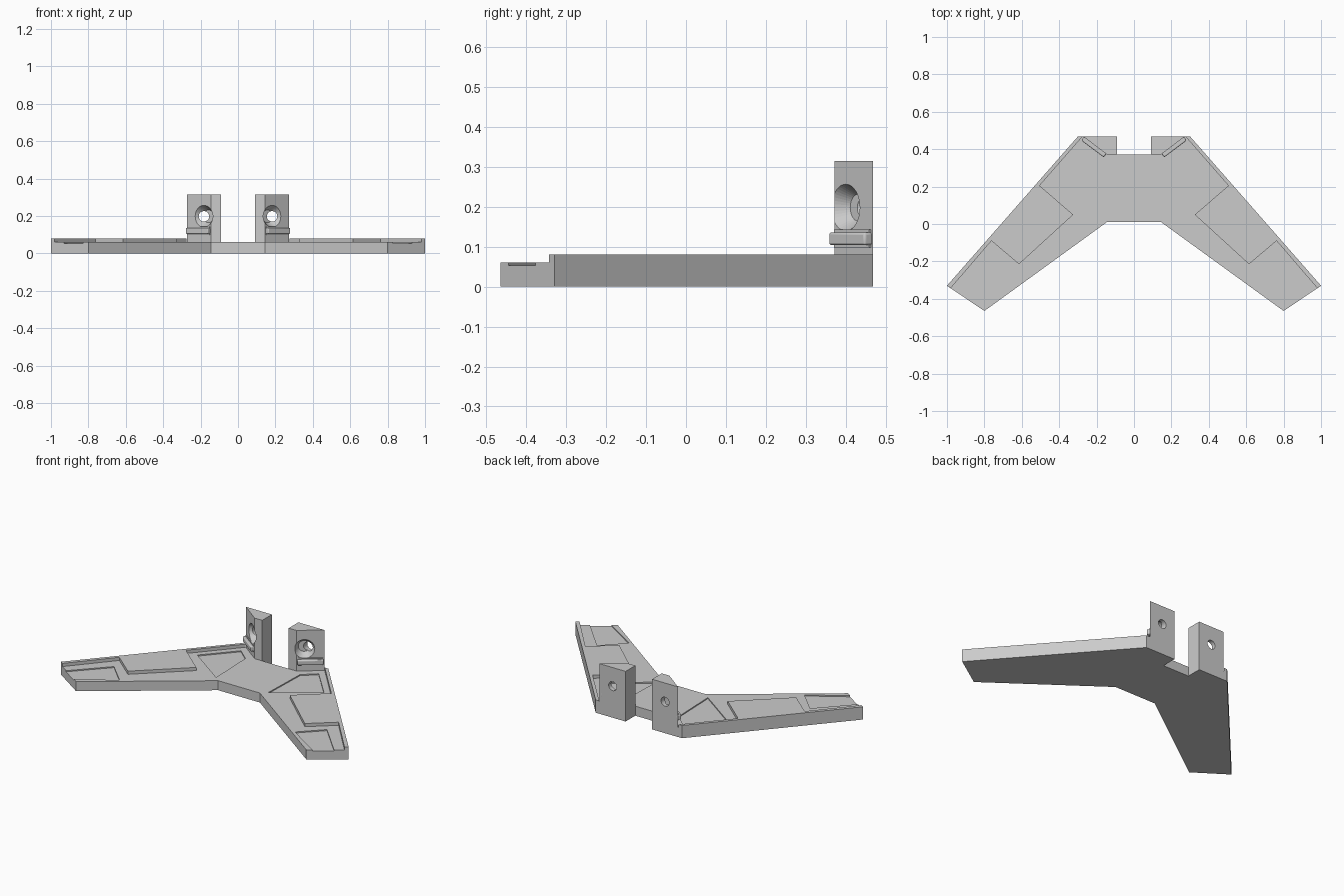
import bpy, bmesh, math
from mathutils import Vector

if "Cube" in bpy.data.objects:
    bpy.data.objects.remove(bpy.data.objects["Cube"])

grey = bpy.data.materials.new("plain grey")
grey.diffuse_color = (0.60, 0.60, 0.60, 1)
grey.use_nodes = True
grey.node_tree.nodes["Principled BSDF"].inputs["Base Color"].default_value = grey.diffuse_color


def make(name, bm):
    bmesh.ops.recalc_face_normals(bm, faces=bm.faces[:])
    mesh = bpy.data.meshes.new(name)
    bm.to_mesh(mesh)
    bm.free()
    mesh.materials.append(grey)
    ob = bpy.data.objects.new(name, mesh)
    bpy.context.collection.objects.link(ob)
    return ob


def prism(name, pts, z0, z1):
    """Vertical extrusion of a plan outline."""
    bm = bmesh.new()
    face = bm.faces.new([bm.verts.new((x, y, z0)) for x, y in pts])
    top = bmesh.ops.extrude_face_region(bm, geom=[face])["geom"]
    bmesh.ops.translate(bm, vec=(0, 0, z1 - z0),
                        verts=[v for v in top if isinstance(v, bmesh.types.BMVert)])
    return make(name, bm)


def cone(name, a, b, r1, r2):
    """Round cutter running from a to b."""
    a, b = Vector(a), Vector(b)
    bm = bmesh.new()
    bmesh.ops.create_cone(bm, cap_ends=True, segments=40, radius1=r1, radius2=r2,
                          depth=(b - a).length)
    ob = make(name, bm)
    ob.location = (a + b) / 2
    ob.rotation_euler = (b - a).to_track_quat("Z", "Y").to_euler()
    return ob


def mirror(ob):
    ob.modifiers.new("mirror", "MIRROR").use_mirror_merge = False


def cut(ob, cutter):
    m = ob.modifiers.new("cut", "BOOLEAN")
    m.operation, m.solver, m.object = "DIFFERENCE", "EXACT", cutter
    cutter.hide_render = True
    cutter.hide_set(True)


# Swept base plate with a notch at the back
half = [(0.145, 0.01), (0.80, -0.465), (1.0, -0.33), (0.30, 0.468), (0.092, 0.468), (0.092, 0.372)]
base = prism("base_plate", half + [(-x, y) for x, y in reversed(half)], 0, 0.06)

# Shallow pockets in the plate floor
inner = [(0.18, 0.04), (0.19, 0.345), (0.27, 0.415), (0.44, 0.225)]
tip = [(0.61, -0.305), (0.74, -0.174), (0.93, -0.375), (0.96, -0.41), (0.86, -0.48), (0.83, -0.445)]
for name, pts in (("inner_pocket_cutter", inner), ("tip_pocket_cutter", tip)):
    for s, side in ((1, "right"), (-1, "left")):
        cut(base, prism(f"{name}_{side}", [(s * x, y) for x, y in pts], 0.053, 0.1))

# Raised outer rim widening into a panel at mid arm
rim = prism("raised_rim", [(0.30, 0.468), (0.275, 0.468), (0.505, 0.205), (0.325, 0.05),
                           (0.615, -0.215), (0.762, -0.09), (0.98, -0.343), (1.0, -0.33)], 0.06, 0.08)
mirror(rim)

# Mounting posts with an angled face
post = prism("mounting_post", [(0.092, 0.468), (0.092, 0.372), (0.145, 0.372), (0.272, 0.468)], 0.06, 0.315)
along = Vector((0.127, 0.096, 0)).normalized()
inward = Vector((-along.y, along.x, 0))
seat = Vector((0.182, 0.40, 0.198))
cut(post, cone("seat_cutter", seat - inward * 0.02, seat + inward * 0.04, 0.071, 0.034))
cut(post, cone("bolt_hole_cutter", (0.182, 0.3, 0.198), (0.182, 0.6, 0.198), 0.028, 0.028))
mirror(post)

# Rounded ledge below each seat
bm = bmesh.new()
bmesh.ops.create_cube(bm, size=1)
bmesh.ops.scale(bm, vec=(0.15, 0.03, 0.032), verts=bm.verts)
bmesh.ops.rotate(bm, matrix=along.to_track_quat("X", "Z").to_matrix(), verts=bm.verts)
mid = Vector((0.208, 0.42, 0.12)) - inward * 0.008
bmesh.ops.translate(bm, vec=mid, verts=bm.verts)
ledge = make("ledge", bm)
bev = ledge.modifiers.new("bevel", "BEVEL")
bev.width, bev.segments = 0.006, 3
mirror(ledge)

# Thin fillet strip joining the ledge to the post
a, b = Vector((0.15, 0.376, 0)), Vector((0.265, 0.463, 0))
out = -inward * 0.006
strip = prism("ledge_fillet", [tuple(p.xy) for p in (a, b, b + out, a + out)], 0.098, 0.143)
mirror(strip)

for ob in (post, ledge):
    bpy.ops.object.select_all(action="DESELECT")
    ob.select_set(True)
    bpy.context.view_layer.objects.active = ob
    bpy.ops.object.shade_smooth_by_angle(angle=math.radians(30))
